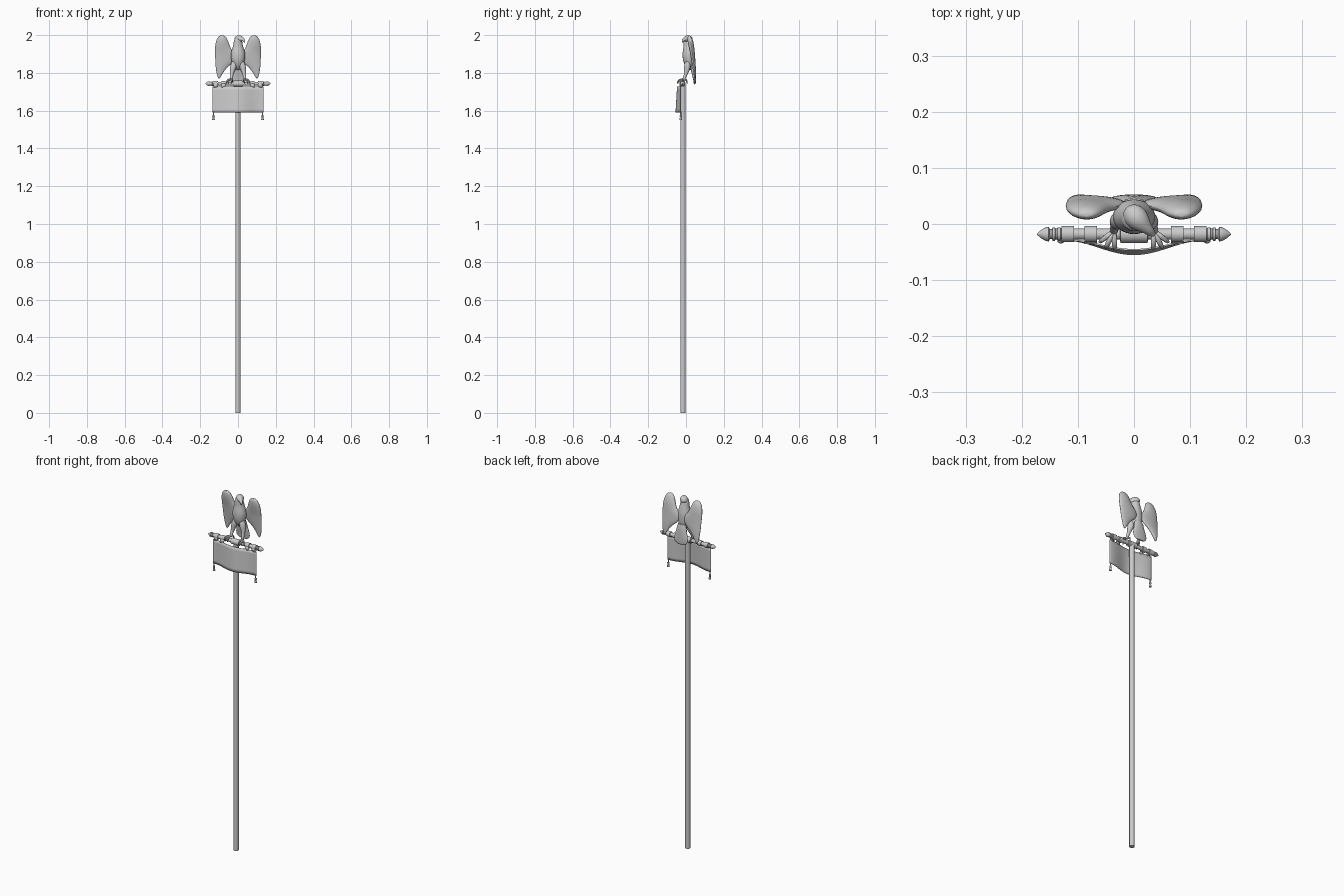
import bpy, bmesh, math
from mathutils import Vector


def finish(name, bm, sub=0, mirror=False, solid=0):
    bmesh.ops.recalc_face_normals(bm, faces=bm.faces)
    me = bpy.data.meshes.new(name)
    bm.to_mesh(me)
    bm.free()
    ob = bpy.data.objects.new(name, me)
    bpy.context.collection.objects.link(ob)
    if mirror:
        ob.modifiers.new("mirror", 'MIRROR').use_clip = False
    if solid:
        m = ob.modifiers.new("solid", 'SOLIDIFY')
        m.thickness, m.offset = solid, 0
    if sub:
        m = ob.modifiers.new("sub", 'SUBSURF')
        m.levels = m.render_levels = sub
    bpy.ops.object.select_all(action='DESELECT')
    ob.select_set(True)
    bpy.context.view_layer.objects.active = ob
    bpy.ops.object.shade_smooth_by_angle(angle=math.radians(40))
    return ob


def loft(name, rings, sides=12, **kw):
    # rings: (centre, half-axis u, half-axis v)
    bm = bmesh.new()
    loops = []
    for c, u, v in rings:
        loops.append([bm.verts.new(Vector(c) + Vector(u) * math.cos(a) + Vector(v) * math.sin(a))
                      for a in (2 * math.pi * i / sides for i in range(sides))])
    for a, b in zip(loops, loops[1:]):
        for i in range(sides):
            j = (i + 1) % sides
            bm.faces.new((a[i], a[j], b[j], b[i]))
    bm.faces.new(loops[0])
    bm.faces.new(loops[-1])
    return finish(name, bm, **kw)


def stack(name, rows, **kw):
    # horizontal ellipses: z, x, y, rx, ry
    return loft(name, [((x, y, z), (rx, 0, 0), (0, ry, 0)) for z, x, y, rx, ry in rows], **kw)


def tube(name, pts, **kw):
    # round tube through x, y, z, radius
    ps = [Vector(p[:3]) for p in pts]
    rings = []
    for i, p in enumerate(ps):
        t = (ps[min(i + 1, len(ps) - 1)] - ps[max(i - 1, 0)]).normalized()
        ref = Vector((1, 0, 0)) if abs(t.x) < 0.8 else Vector((0, 1, 0))
        u = t.cross(ref).normalized()
        rings.append((p, u * pts[i][3], t.cross(u) * pts[i][3]))
    return loft(name, rings, **kw)


# Pole and crossbar
PY, BY, BZ = -0.016, -0.018, 1.743
stack("pole", [(0, 0, PY, .0135, .0135), (1.745, 0, PY, .0135, .0135)], sides=24)
half = [(0, .016), (.024, .016), (.025, .010), (.130, .010), (.131, .012), (.136, .012),
        (.137, .010), (.140, .010), (.141, .012), (.145, .012), (.146, .009), (.150, .009),
        (.152, .013), (.157, .0125), (.166, .007), (.173, .001)]
prof = [(-x, r) for x, r in reversed(half[1:])] + half
loft("crossbar", [((x, BY, BZ), (0, r, 0), (0, 0, r)) for x, r in prof], sides=20)

# Banner with a soft forward fold in the middle


def cloth_y(x, t):
    return -0.041 + 0.004 * (1 - t) - (0.009 + 0.004 * t) * math.cos(2 * math.pi * x / 0.25)


bm = bmesh.new()
nx, nz = 40, 8
grid = [[bm.verts.new((-.136 + .272 * i / nx, cloth_y(-.136 + .272 * i / nx, j / nz),
                       1.727 - .137 * j / nz)) for i in range(nx + 1)] for j in range(nz + 1)]
for j in range(nz):
    for i in range(nx):
        bm.faces.new((grid[j][i], grid[j][i + 1], grid[j + 1][i + 1], grid[j + 1][i]))
finish("banner", bm, solid=.003)

# Sleeves on the bar, straps and tassels
for k, x in enumerate((.077, .118)):
    loft("banner_loop_%d" % k, [((x + d, BY, BZ), (0, .0145, 0), (0, 0, .0145))
                                for d in (-.011, .011)], sides=20, mirror=True)
    bm = bmesh.new()
    y0 = cloth_y(x, 0)
    a = [bm.verts.new((x + d, y, z)) for y, z in ((BY - .013, BZ), (y0, 1.722)) for d in (-.011, .011)]
    bm.faces.new((a[0], a[1], a[3], a[2]))
    finish("strap_%d" % k, bm, mirror=True, solid=.003)
ty = cloth_y(.130, 1)
stack("tassel", [(z, .130, ty, r, r) for z, r in
                 ((1.595, .003), (1.577, .003), (1.575, .006), (1.570, .006),
                  (1.567, .004), (1.552, .007), (1.550, .006))], mirror=True)

# Bird body
stack("body", [(1.815, 0, .022, .006, .006), (1.825, 0, .020, .020, .018), (1.85, 0, .015, .032, .028),
               (1.88, 0, .013, .040, .032), (1.91, 0, .013, .038, .032), (1.935, 0, .013, .029, .027),
               (1.955, 0, .011, .024, .024), (1.975, 0, .009, .022, .023), (1.985, 0, .009, .015, .016)],
      sides=16, sub=1)
tube("head", [(-.010, .030, 1.972, .008), (-.006, .024, 1.976, .019), (.003, .012, 1.979, .023),
              (.013, .002, 1.980, .019), (.021, -.006, 1.979, .012), (.028, -.013, 1.976, .009),
              (.034, -.018, 1.969, .006), (.035, -.020, 1.961, .002)], sub=1)

# Tail fan behind the pole top
stack("tail", [(1.86, 0, .035, .026, .014), (1.82, 0, .038, .030, .014), (1.785, 0, .043, .042, .010),
               (1.76, 0, .046, .045, .007), (1.745, 0, .046, .034, .006), (1.739, 0, .046, .020, .004)],
      sides=16, sub=1)

# Wings from inner edge, outer edge, depth and half thickness at each height
wing = [(1.770, .098, .104, .047, .003), (1.780, .091, .109, .047, .005), (1.80, .079, .114, .046, .007),
        (1.83, .058, .119, .043, .009), (1.855, .022, .121, .040, .011), (1.88, .012, .122, .037, .012),
        (1.905, .014, .123, .034, .013), (1.925, .036, .123, .031, .014), (1.955, .047, .121, .026, .016),
        (1.98, .056, .113, .021, .014), (1.994, .067, .102, .018, .009), (1.998, .076, .092, .017, .004)]
stack("wing", [(z, (a + b) / 2, y, (b - a) / 2, t) for z, a, b, y, t in wing],
      sides=16, sub=1, mirror=True)

# Legs and clawed feet gripping the bar
tube("leg", [(.016, .010, 1.868, .010), (.020, .008, 1.850, .017), (.027, .006, 1.825, .018),
             (.032, .002, 1.803, .012), (.034, -.004, 1.787, .008), (.036, -.012, 1.765, .008),
             (.036, -.013, 1.757, .007)], sub=1, mirror=True)
for k, (x, y) in enumerate(((.061, -.032), (.050, -.042), (.034, -.045), (.030, .006))):
    fx, fy = .036, -.013
    tube("toe_%d" % k, [(fx, fy, 1.764, .006), (fx + (x - fx) * .5, fy + (y - fy) * .5, 1.766, .0055),
                        (fx + (x - fx) * .85, fy + (y - fy) * .85, 1.760, .005),
                        (x, y, 1.750, .0035), (x, y, 1.741, .001)], sides=8, sub=1, mirror=True)
